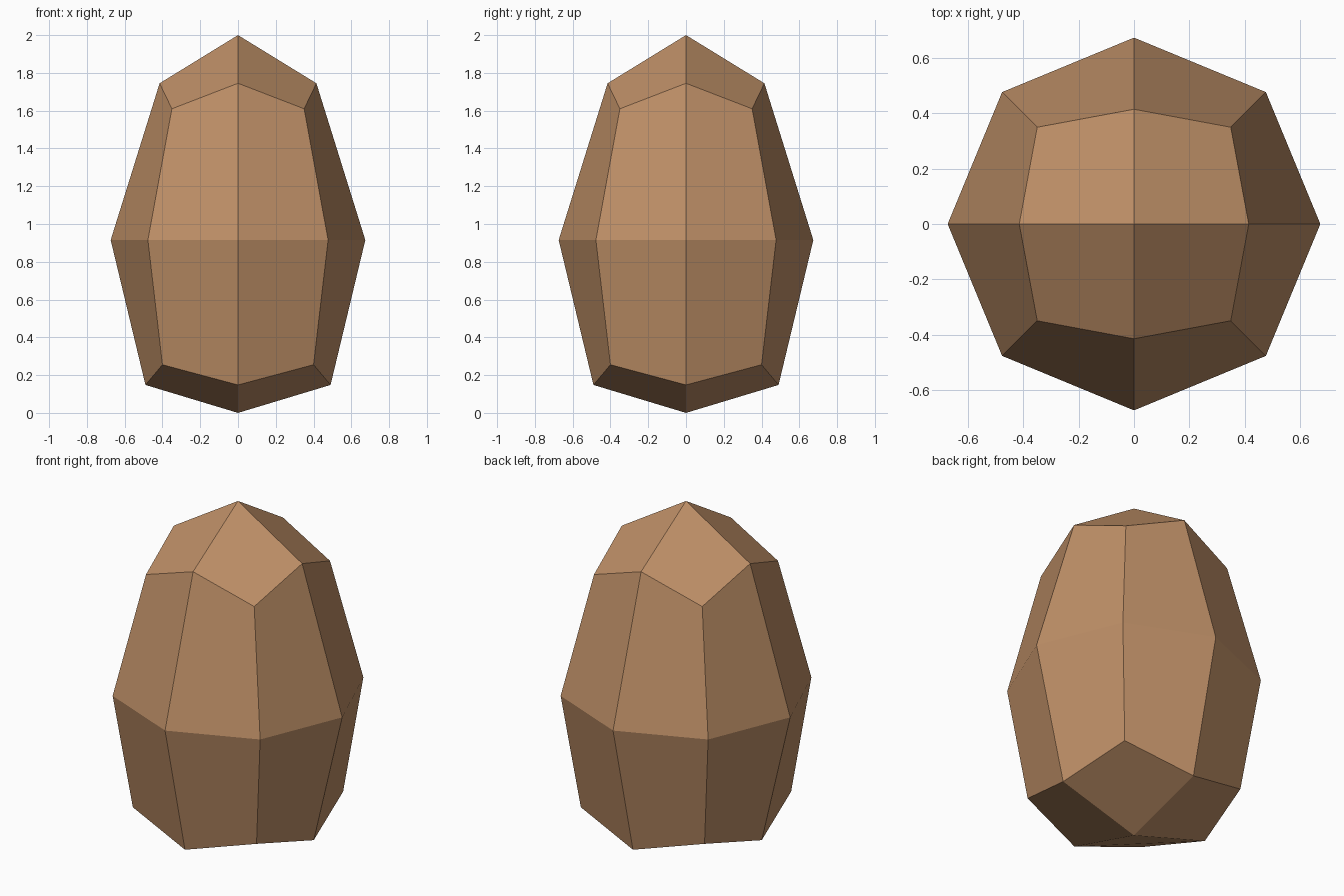
import bpy
import bmesh

# Remove the default object
default = bpy.data.objects.get("Cube")
if default:
    bpy.data.objects.remove(default, do_unlink=True)

# Single brown colour
brown = bpy.data.materials.new("brown")
brown.use_nodes = True
colour = (0.515, 0.275, 0.135, 1.0)
brown.diffuse_color = colour
bsdf = brown.node_tree.nodes["Principled BSDF"]
bsdf.inputs["Base Color"].default_value = colour
bsdf.inputs["Roughness"].default_value = 0.9

# Egg-shaped shell: a once-divided cube whose points are pulled to a profile.
# (layer, number of sideways axes used) -> (offset on each used axis, height)
PROFILE = {
    (1, 0): (0.0, 2.0),
    (1, 1): (0.415, 1.745),
    (1, 2): (0.35, 1.61),
    (0, 1): (0.674, 0.915),
    (0, 2): (0.477, 0.915),
    (-1, 0): (0.0, 0.0),
    (-1, 1): (0.49, 0.148),
    (-1, 2): (0.40, 0.255),
}

bm = bmesh.new()
bmesh.ops.create_cube(bm, size=2)
bmesh.ops.subdivide_edges(bm, edges=bm.edges[:], cuts=1, use_grid_fill=True)
for vert in bm.verts:
    x, y, layer = (round(c) for c in vert.co)
    offset, height = PROFILE[layer, abs(x) + abs(y)]
    vert.co = (x * offset, y * offset, height)
bmesh.ops.recalc_face_normals(bm, faces=bm.faces[:])

mesh = bpy.data.meshes.new("egg_shell")
bm.to_mesh(mesh)
bm.free()
mesh.materials.append(brown)
egg = bpy.data.objects.new("egg_shell", mesh)
bpy.context.collection.objects.link(egg)
